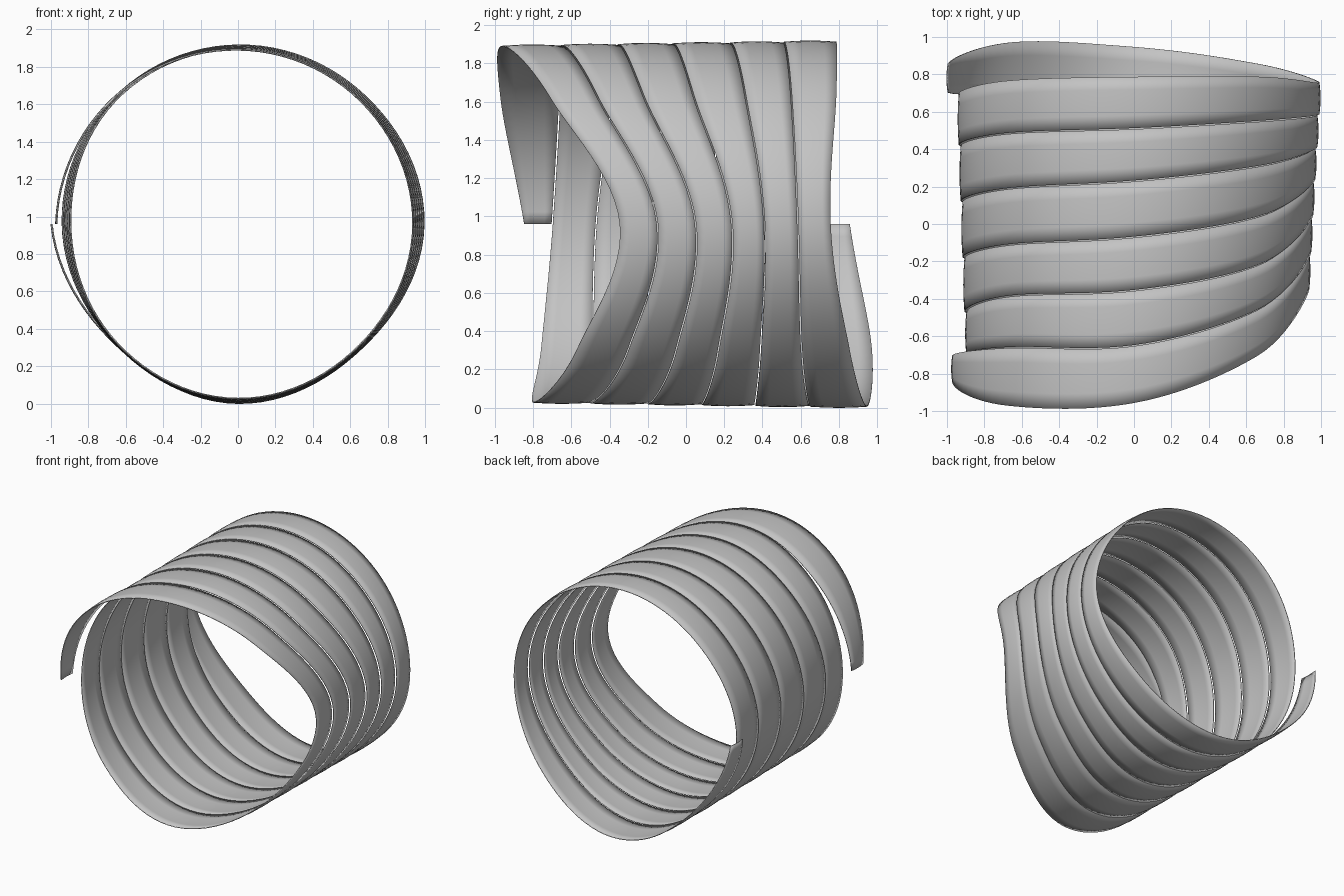
import bpy, bmesh, math

if "Cube" in bpy.data.objects:
    bpy.data.objects.remove(bpy.data.objects["Cube"])

TURNS, STEPS, ACROSS = 6, 96, 5

# edge position along y: one row per turn, eight knots each,
# running left, upper left, top, upper right, right, lower right, bottom, lower left
EDGE = [
    -.85, -.975, -.96, -.71, -.35, -.57, -.80, -.76,
    -.70, -.66, -.65, -.46, -.15, -.30, -.50, -.49,
    -.47, -.385, -.355, -.22, .05, -.05, -.20, -.20,
    -.18, -.11, -.07, .04, .24, .17, .08, .10,
    .12, .19, .23, .31, .41, .39, .36, .39,
    .42, .485, .51, .55, .585, .605, .65, .68,
    .70, .77, .79, .79, .76, .86, .95, .975,
    .86]

# coil radius at the same eight directions, at the front and at the back
FRONT = [.89, .93, .935, .93, .935, .92, .935, .91]
BACK = [.95, .95, .96, .97, 1.0, .94, .96, .92]
RADIUS = []
for i in range(TURNS * 8 + 1):
    t = i / (TURNS * 8)
    RADIUS.append(FRONT[i % 8] * (1 - t) + BACK[i % 8] * t)
RADIUS[0], RADIUS[1], RADIUS[-1] = .975, .95, 1.0   # ends flare outwards


def smooth(knots, turn):
    """Catmull-Rom interpolation, eight knots per turn."""
    s = min(max(turn * 8, 0), len(knots) - 1)
    i = min(int(s), len(knots) - 2)
    f = s - i
    p1, p2 = knots[i], knots[i + 1]
    p0 = knots[i - 1] if i > 0 else 2 * p1 - p2
    p3 = knots[i + 2] if i + 2 < len(knots) else 2 * p2 - p1
    return p1 + .5 * f * (p2 - p0 + f * (2 * p0 - 5 * p1 + 4 * p2 - p3
                                         + f * (3 * (p1 - p2) + p3 - p0)))


# coiled ribbon
bm = bmesh.new()
rows = []
for i in range(TURNS * STEPS + 1):
    turn = i / STEPS
    ang = math.pi - turn * math.tau
    r = smooth(RADIUS, turn)
    y0 = smooth(EDGE, turn) + .003
    y1 = smooth(EDGE, turn + 1) - .003
    row = []
    for j in range(ACROSS):
        u = j / (ACROSS - 1)
        rr = r + .006 * (1 - (2 * u - 1) ** 2) - .003   # slight crown
        row.append(bm.verts.new((rr * math.cos(ang), y0 + (y1 - y0) * u,
                                 .96 + rr * math.sin(ang))))
    rows.append(row)
for a, b in zip(rows, rows[1:]):
    for j in range(ACROSS - 1):
        bm.faces.new((a[j], a[j + 1], b[j + 1], b[j]))
bm.normal_update()
f = bm.faces[:][0] if bm.faces else None
c = f.calc_center_median()
if f.normal.x * c.x + f.normal.z * (c.z - .96) < 0:
    bmesh.ops.reverse_faces(bm, faces=bm.faces[:])

mesh = bpy.data.meshes.new("coiled_ribbon")
bm.to_mesh(mesh)
bm.free()
ribbon = bpy.data.objects.new("coiled_ribbon", mesh)
bpy.context.collection.objects.link(ribbon)

# plain grey finish
grey = bpy.data.materials.new("plain grey")
grey.diffuse_color = (.55, .55, .55, 1)
grey.use_nodes = True
grey.node_tree.nodes["Principled BSDF"].inputs["Base Color"].default_value = grey.diffuse_color
mesh.materials.append(grey)

# thin sheet thickness
thick = ribbon.modifiers.new("thickness", 'SOLIDIFY')
thick.thickness = .006
thick.offset = -1

bpy.context.view_layer.objects.active = ribbon
ribbon.select_set(True)
bpy.ops.object.shade_smooth_by_angle(angle=math.radians(40))
